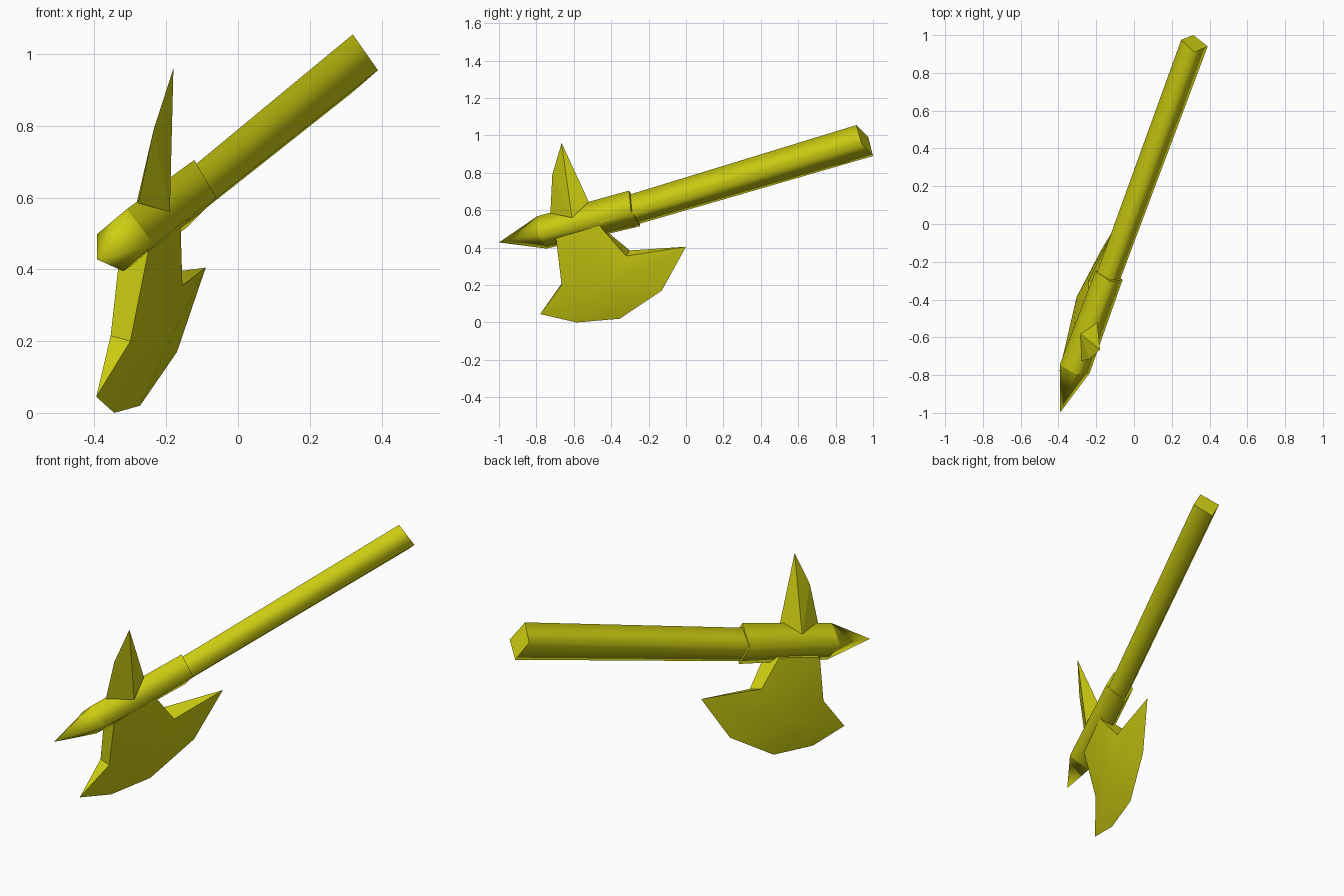
import bpy, bmesh
from mathutils import Vector as V

if "Cube" in bpy.data.objects:
    bpy.data.objects.remove(bpy.data.objects["Cube"])

olive = bpy.data.materials.new("olive_yellow")
olive.diffuse_color = (0.62, 0.62, 0.006, 1)
olive.use_nodes = True
olive.node_tree.nodes["Principled BSDF"].inputs["Base Color"].default_value = olive.diffuse_color


def make(name, points, faces):
    """Mesh object with outward normals and the shared colour."""
    bm = bmesh.new()
    vs = [bm.verts.new(p) for p in points]
    for f in faces:
        bm.faces.new([vs[i] for i in f])
    bmesh.ops.recalc_face_normals(bm, faces=bm.faces)
    me = bpy.data.meshes.new(name)
    bm.to_mesh(me)
    bm.free()
    me.materials.append(olive)
    ob = bpy.data.objects.new(name, me)
    bpy.context.collection.objects.link(ob)
    return ob


def smooth_angle(ob, degrees):
    """Smooth shading that keeps edges above the angle sharp."""
    for p in ob.data.polygons:
        p.use_smooth = True
    ob.data.set_sharp_from_angle(angle=degrees * 3.14159 / 180)


def four_sided(name, start, end):
    """Smooth four-sided bar between two quads, with flat end caps."""
    sides = [(i, (i + 1) % 4, (i + 1) % 4 + 4, i + 4) for i in range(4)]
    ob = make(name, start + end, sides + [(0, 1, 2, 3), (4, 5, 6, 7)])
    for p in ob.data.polygons:
        p.use_smooth = p.index < 4
    return ob


# Handle: slightly tapered bar, rhombic in section
butt = [V((0.32, 0.91, 1.055)), V((0.39, 0.94, 0.955)),
        V((0.315, 1.0, 0.89)), V((0.25, 0.975, 0.99))]
centre = sum(butt, V()) / 4
neck_centre = V((-0.2, -0.45, 0.553))
neck = [neck_centre + (p - centre) * 0.88 for p in butt]
four_sided("handle", neck, butt)

# Head socket around the handle
rear = [V((-0.122, -0.305, 0.705)), V((-0.06, -0.295, 0.60)),
        V((-0.145, -0.245, 0.515)), V((-0.205, -0.25, 0.615))]
front = [V((-0.31, -0.795, 0.568)), V((-0.235, -0.79, 0.47)),
         V((-0.32, -0.745, 0.395)), V((-0.393, -0.745, 0.498))]
four_sided("head_socket", front, rear)

# Pointed tip in front of the socket
tip = make("front_point", front + [V((-0.393, -1.0, 0.428))],
           [(i, (i + 1) % 4, 4) for i in range(4)] + [(0, 1, 2, 3)])
for p in tip.data.polygons:
    p.use_smooth = len(p.vertices) == 3

# Upper spike with a bent front ridge
make("top_spike",
     [(-0.278, -0.725, 0.585), (-0.19, -0.61, 0.56), (-0.195, -0.52, 0.645),
      (-0.285, -0.58, 0.575), (-0.235, -0.715, 0.79), (-0.18, -0.665, 0.96)],
     [(0, 1, 4), (1, 5, 4), (1, 2, 5), (2, 3, 5), (3, 4, 5), (3, 0, 4),
      (0, 1, 2), (0, 2, 3)])

# Blade: cutting edge 0-4, right side 5-9, left side 10-14 (last is the belly)
edge = [(-0.395, -0.78, 0.045), (-0.345, -0.585, 0.0), (-0.273, -0.354, 0.02),
        (-0.17, -0.13, 0.17), (-0.09, 0.0, 0.405)]
right = [(-0.25, -0.695, 0.45), (-0.30, -0.665, 0.20), (-0.155, -0.32, 0.355),
         (-0.16, -0.465, 0.52), (-0.19, -0.41, 0.20)]
left = [(-0.33, -0.665, 0.44), (-0.355, -0.66, 0.215), (-0.24, -0.30, 0.385),
        (-0.245, -0.44, 0.50), (-0.304, -0.386, 0.20)]
faces = []
for k in (5, 10):
    outline = [k, k + 1, 0, 1, 2, 3, 4, k + 2, k + 3]
    faces += [(a, b, k + 4) for a, b in zip(outline, outline[1:] + outline[:1])]
faces += [(5, 6, 11, 10), (6, 0, 11), (4, 7, 12), (7, 8, 13, 12), (8, 5, 10, 13)]
smooth_angle(make("axe_blade", edge + right + left, faces), 40)
